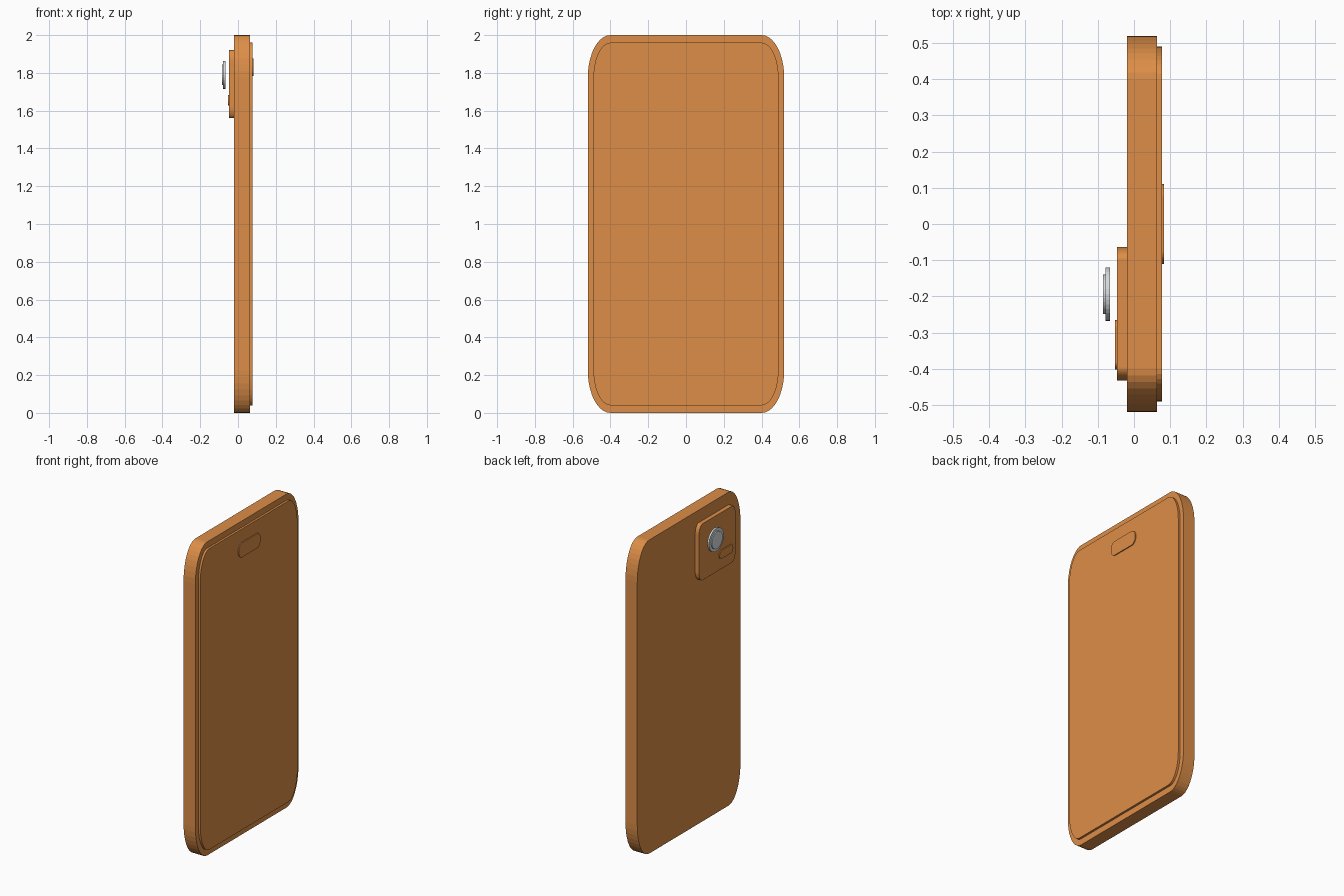
import bpy, bmesh, math

cube = bpy.data.objects.get("Cube")
if cube:
    bpy.data.objects.remove(cube, do_unlink=True)


def make_material(name, colour):
    mat = bpy.data.materials.new(name)
    mat.use_nodes = True
    mat.diffuse_color = colour
    mat.node_tree.nodes["Principled BSDF"].inputs["Base Color"].default_value = colour
    return mat


orange = make_material("orange", (0.72, 0.27, 0.064, 1))
silver = make_material("silver", (0.68, 0.7, 0.72, 1))


def rounded_slab(name, x0, x1, y0, y1, z0, z1, ry, rz, mat, steps=10):
    """Extrude a y-z rectangle with elliptical corners from x0 to x1."""
    corners = [(y1 - ry, z1 - rz), (y0 + ry, z1 - rz),
               (y0 + ry, z0 + rz), (y1 - ry, z0 + rz)]
    bm = bmesh.new()
    outline = []
    for quarter, (cy, cz) in enumerate(corners):
        for i in range(steps + 1):
            a = (quarter + i / steps) * math.pi / 2
            outline.append(bm.verts.new((x0, cy + ry * math.cos(a), cz + rz * math.sin(a))))
    base = bm.faces.new(outline)
    # Duplicate the outline to the far side and bridge it
    ext = bmesh.ops.extrude_face_region(bm, geom=[base], use_keep_orig=True)
    for v in ext["geom"]:
        if isinstance(v, bmesh.types.BMVert):
            v.co.x = x1
    bmesh.ops.remove_doubles(bm, verts=bm.verts, dist=1e-5)
    bmesh.ops.recalc_face_normals(bm, faces=bm.faces)
    mesh = bpy.data.meshes.new(name)
    bm.to_mesh(mesh)
    bm.free()
    mesh.materials.append(mat)
    obj = bpy.data.objects.new(name, mesh)
    bpy.context.collection.objects.link(obj)
    return obj


def disc(name, x0, x1, y, z, radius, mat):
    bpy.ops.mesh.primitive_cylinder_add(
        vertices=32, radius=radius, depth=x1 - x0,
        location=((x0 + x1) / 2, y, z), rotation=(0, math.pi / 2, 0))
    obj = bpy.context.object
    obj.name = name
    obj.data.materials.append(mat)
    return obj


# Body and raised screen
rounded_slab("body", -0.02, 0.063, -0.52, 0.52, 0, 2, 0.12, 0.225, orange)
rounded_slab("screen", 0.063, 0.077, -0.49, 0.49, 0.04, 1.96, 0.09, 0.185, orange)
rounded_slab("screen_pill", 0.077, 0.083, -0.11, 0.11, 1.783, 1.876, 0.035, 0.045, orange)

# Camera module with flash
rounded_slab("camera_plate", -0.047, -0.02, -0.432, -0.064, 1.56, 1.92, 0.035, 0.06, orange)
rounded_slab("flash", -0.052, -0.047, -0.402, -0.265, 1.627, 1.682, 0.022, 0.026, orange)

# Lens standing proud of the plate
disc("lens_ring", -0.079, -0.067, -0.194, 1.79, 0.074, silver)
disc("lens_glass", -0.085, -0.079, -0.194, 1.79, 0.055, silver)
